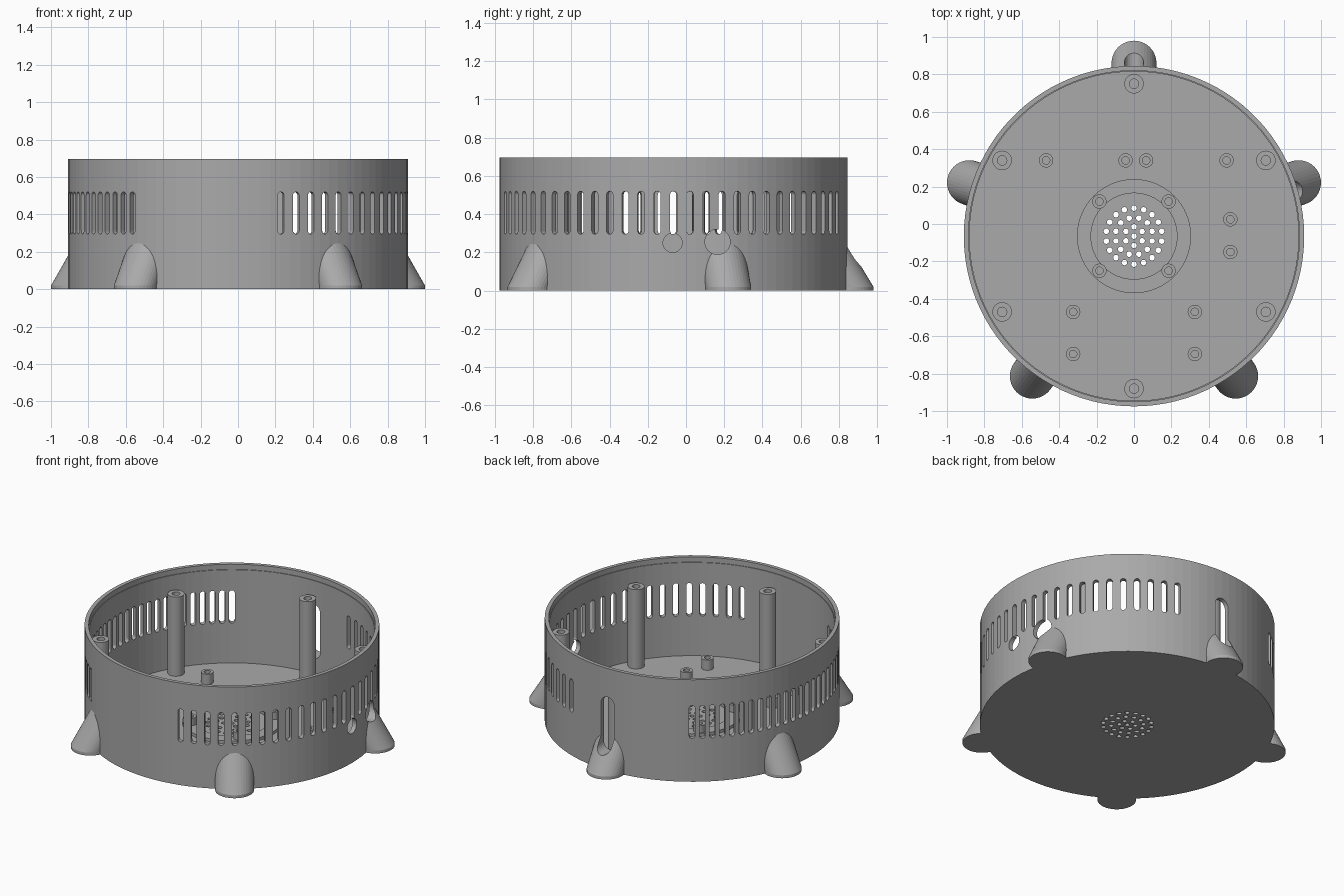
import bpy, bmesh
from math import sin, cos, pi, radians
from mathutils import Matrix, Vector

old = bpy.data.objects.get("Cube")
if old:
    bpy.data.objects.remove(old)

CENTRE = Vector((0, -0.065, 0))
RADIUS, HEIGHT, FLOOR = 0.91, 0.695, 0.025
SIDES = 100

grey = bpy.data.materials.new("plain_grey")
grey.use_nodes = True
colour = (0.4, 0.4, 0.4, 1)
grey.diffuse_color = colour
grey.node_tree.nodes["Principled BSDF"].inputs["Base Color"].default_value = colour


def make(name, bm):
    bmesh.ops.recalc_face_normals(bm, faces=bm.faces)
    mesh = bpy.data.meshes.new(name)
    bm.to_mesh(mesh)
    bm.free()
    mesh.materials.append(grey)
    obj = bpy.data.objects.new(name, mesh)
    bpy.context.collection.objects.link(obj)
    return obj


def add_prism(bm, outline, low, high, matrix):
    """Extrude a flat outline along local z, then place it."""
    rings = [[bm.verts.new(matrix @ Vector((x, y, z))) for x, y in outline] for z in (low, high)]
    bm.faces.new(rings[0][::-1])
    bm.faces.new(rings[1])
    n = len(outline)
    for i in range(n):
        j = (i + 1) % n
        bm.faces.new((rings[0][i], rings[0][j], rings[1][j], rings[1][i]))


def circle(r, n):
    return [(r * cos(2 * pi * i / n), r * sin(2 * pi * i / n)) for i in range(n)]


def capsule(width, low, high, n=8):
    """Upright slot outline: x is height, y is width."""
    r = width / 2
    arc = [pi * i / n - pi / 2 for i in range(n + 1)]
    top = [(high - r + r * cos(a), r * sin(a)) for a in arc]
    bottom = [(low + r - r * cos(a), -r * sin(a)) for a in arc]
    return top + bottom


def outward(degrees):
    """Local z points out of the wall, local x points up."""
    a = radians(degrees)
    out, up = Vector((cos(a), sin(a), 0)), Vector((0, 0, 1))
    m = Matrix((up, out.cross(up), out)).transposed().to_4x4()
    return Matrix.Translation(CENTRE) @ m


def boolean(target, cutter, operation):
    mod = target.modifiers.new("cut", 'BOOLEAN')
    mod.operation, mod.object, mod.solver = operation, cutter, 'EXACT'
    bpy.context.view_layer.objects.active = target
    bpy.ops.object.modifier_apply(modifier=mod.name)
    bpy.data.objects.remove(cutter)


def cut_prisms(target, prisms):
    bm = bmesh.new()
    for prism in prisms:
        add_prism(bm, *prism)
    boolean(target, make("cutter", bm), 'DIFFERENCE')


# Round housing
here = Matrix.Translation(CENTRE)
bm = bmesh.new()
add_prism(bm, circle(RADIUS, SIDES), 0, HEIGHT, here)
housing = make("housing", bm)

# Five feet: upright discs that lean inward above a short straight base
for k in range(5):
    bm = bmesh.new()
    layers = []
    for z, shift in ((0, 0), (0.02, 0), (0.26, -0.144)):
        m = here @ Matrix.Rotation(radians(18 + 72 * k), 4, 'Z')
        layers.append([bm.verts.new(m @ Vector((0.925 + shift + x, y, z)))
                       for x, y in circle(0.12, 40)])
    for low, high in zip(layers, layers[1:]):
        for i in range(40):
            j = (i + 1) % 40
            bm.faces.new((low[i], low[j], high[j], high[i]))
    bm.faces.new(layers[0][::-1])
    bm.faces.new(layers[-1])
    boolean(housing, make("foot", bm), 'UNION')

# Hollow inside with a shallow lid seat at the rim
cut_prisms(housing, [(circle(0.88, SIDES), FLOOR, 1, here)])
cut_prisms(housing, [(circle(0.885, SIDES), 0.66, 1, here)])

# Vent slots: a wide-spaced group and a close-spaced group
slot = capsule(0.036, 0.295, 0.52)
angles = [-75.4 + 5.385 * i for i in range(28)] + [125 + 3.95 * i for i in range(28)]
cut_prisms(housing, [(slot, 0.8, 1, outward(a)) for a in angles])

# Cable slot through the back foot, and two round ports in the side
cut_prisms(housing, [(capsule(0.1, 0.13, 0.5, 14), 0.8, 1.2, outward(90))])
for y, z, r in ((-0.07, 0.25, 0.05), (0.165, 0.255, 0.066)):
    port = Matrix.Translation((0, y, z)) @ Matrix.Rotation(pi / 2, 4, 'Y')
    cut_prisms(housing, [(circle(r, 32), 0.7, 1.2, port)])

# Grille: rings of small holes through the floor
grille = [(0, 0)]
for ring in (1, 2, 3):
    n = 6 * ring
    for i in range(n):
        a = 2 * pi * (i + 0.5) / n
        grille.append((0.05 * ring * cos(a), 0.05 * ring * sin(a)))
cut_prisms(housing, [(circle(0.015, 14), -0.1, 0.1, here @ Matrix.Translation((x, y, 0)))
                     for x, y in grille])


def tube(name, x, y, outer, inner, top, n=28):
    bm = bmesh.new()
    loops = [[bm.verts.new((x + u, y + v, z)) for u, v in circle(r, n)]
             for r, z in ((outer, FLOOR - 0.01), (outer, top), (inner, top), (inner, FLOOR - 0.01))]
    for a, b in zip(loops, loops[1:] + loops[:1]):
        for i in range(n):
            j = (i + 1) % n
            bm.faces.new((a[i], a[j], b[j], b[i]))
    return make(name, bm)


# Raised ring around the grille
tube("grille_ring", 0, CENTRE.y, 0.305, 0.23, 0.045, 64)

# Tall lid posts
tall = [(0, 0.75), (0, -0.88)] + [(s * 0.705, y) for s in (-1, 1) for y in (0.34, -0.47)]
for x, y in tall:
    tube("lid_post", x, y, 0.052, 0.025, 0.565)

# Short mounting posts
short = [(-0.47, 0.34), (-0.045, 0.34), (0.065, 0.34), (0.495, 0.34), (0.515, 0.025), (0.515, -0.15)]
for s in (-1, 1):
    short += [(s * 0.185, 0.12), (s * 0.185, -0.25), (s * 0.325, -0.47), (s * 0.325, -0.695)]
for x, y in short:
    tube("mount_post", x, y, 0.038, 0.02, 0.095)
